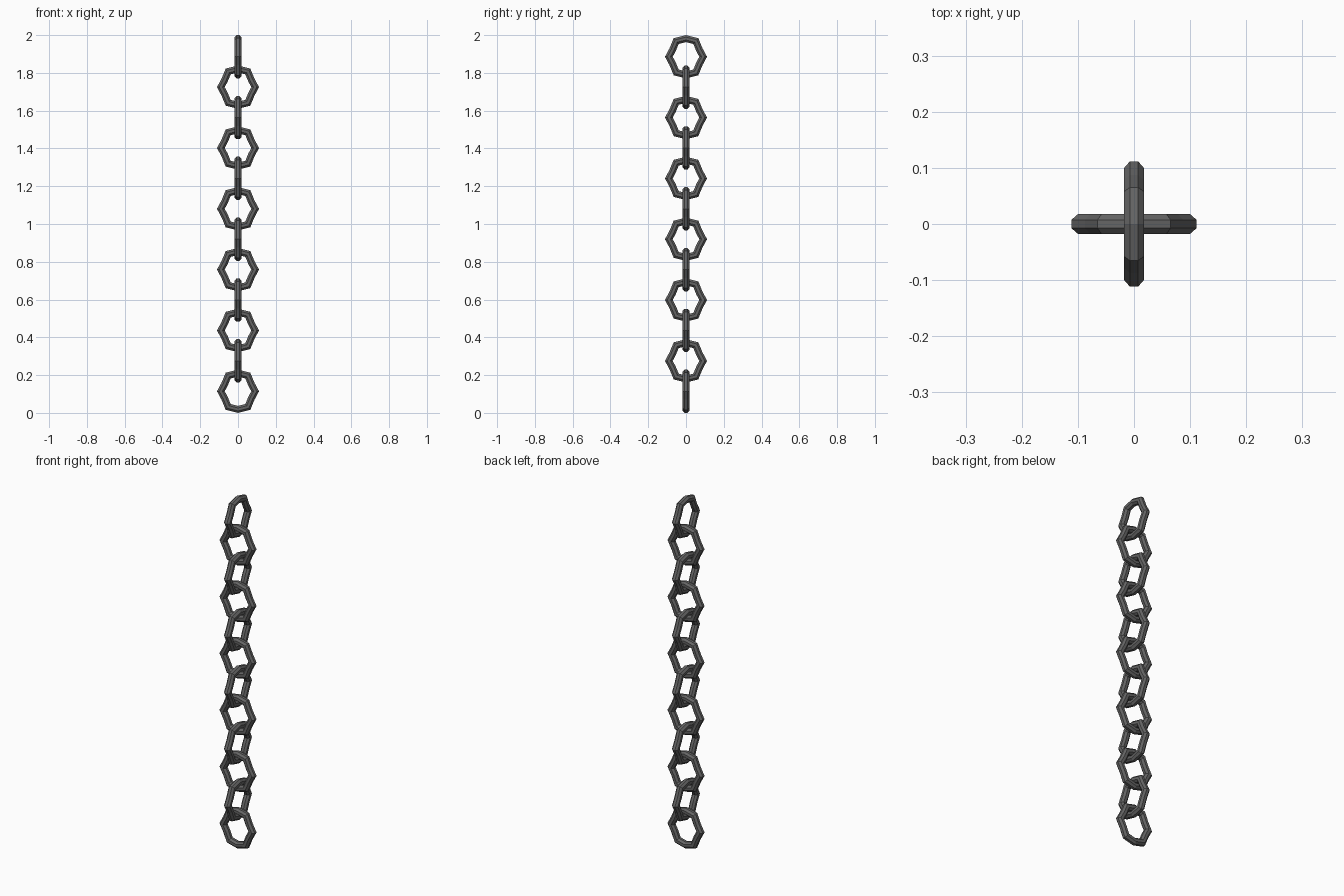
import bpy, bmesh, math
from mathutils import Vector, Matrix

if "Cube" in bpy.data.objects:
    bpy.data.objects.remove(bpy.data.objects["Cube"])

LINKS = 12
TUBE = 0.018 / math.cos(math.pi / 8)   # octagonal bar, flats 0.036 apart
HALF = 0.1145
PITCH = (2.0 - 2 * HALF) / (LINKS - 1)

# quarter of the link centre line (side tip -> top), mirrored to a full loop
quarter = [(0.091, 0.0), (0.071, 0.037), (0.052, 0.083), (0.0, 0.096)]
path = list(quarter)
path += [(-x, z) for x, z in quarter[-2::-1]]
path += [(x, -z) for x, z in path[-2:0:-1]]
path = [Vector(p) for p in path]


def link_mesh():
    bm = bmesh.new()
    n = len(path)
    rings = []
    for i, p in enumerate(path):
        a = (p - path[i - 1]).normalized()
        b = (path[(i + 1) % n] - p).normalized()
        t = (a + b).normalized()
        out = Vector((t.y, -t.x)) / t.dot(a)      # mitred outward direction
        ring = []
        for k in range(8):
            ang = math.pi / 8 + k * math.pi / 4
            r = p + out * (TUBE * math.cos(ang))
            ring.append(bm.verts.new((r.x, TUBE * math.sin(ang), r.y)))
        rings.append(ring)
    for i in range(n):
        r0, r1 = rings[i], rings[(i + 1) % n]
        for k in range(8):
            j = (k + 1) % 8
            bm.faces.new((r0[k], r0[j], r1[j], r1[k]))
    bmesh.ops.recalc_face_normals(bm, faces=bm.faces)
    me = bpy.data.meshes.new("chain_link")
    bm.to_mesh(me)
    bm.free()
    return me


# dark grey iron
iron = bpy.data.materials.new("dark_iron")
iron.diffuse_color = (0.13, 0.13, 0.13, 1)
iron.use_nodes = True
iron.node_tree.nodes["Principled BSDF"].inputs["Base Color"].default_value = iron.diffuse_color
mesh = link_mesh()
mesh.materials.append(iron)

# stacked links, each turned a quarter from its neighbour
for i in range(LINKS):
    link = bpy.data.objects.new(f"chain_link_{i + 1}", mesh)
    link.matrix_world = (Matrix.Translation((0, 0, HALF + i * PITCH))
                         @ Matrix.Rotation((i % 2) * math.pi / 2, 4, 'Z'))
    bpy.context.collection.objects.link(link)
